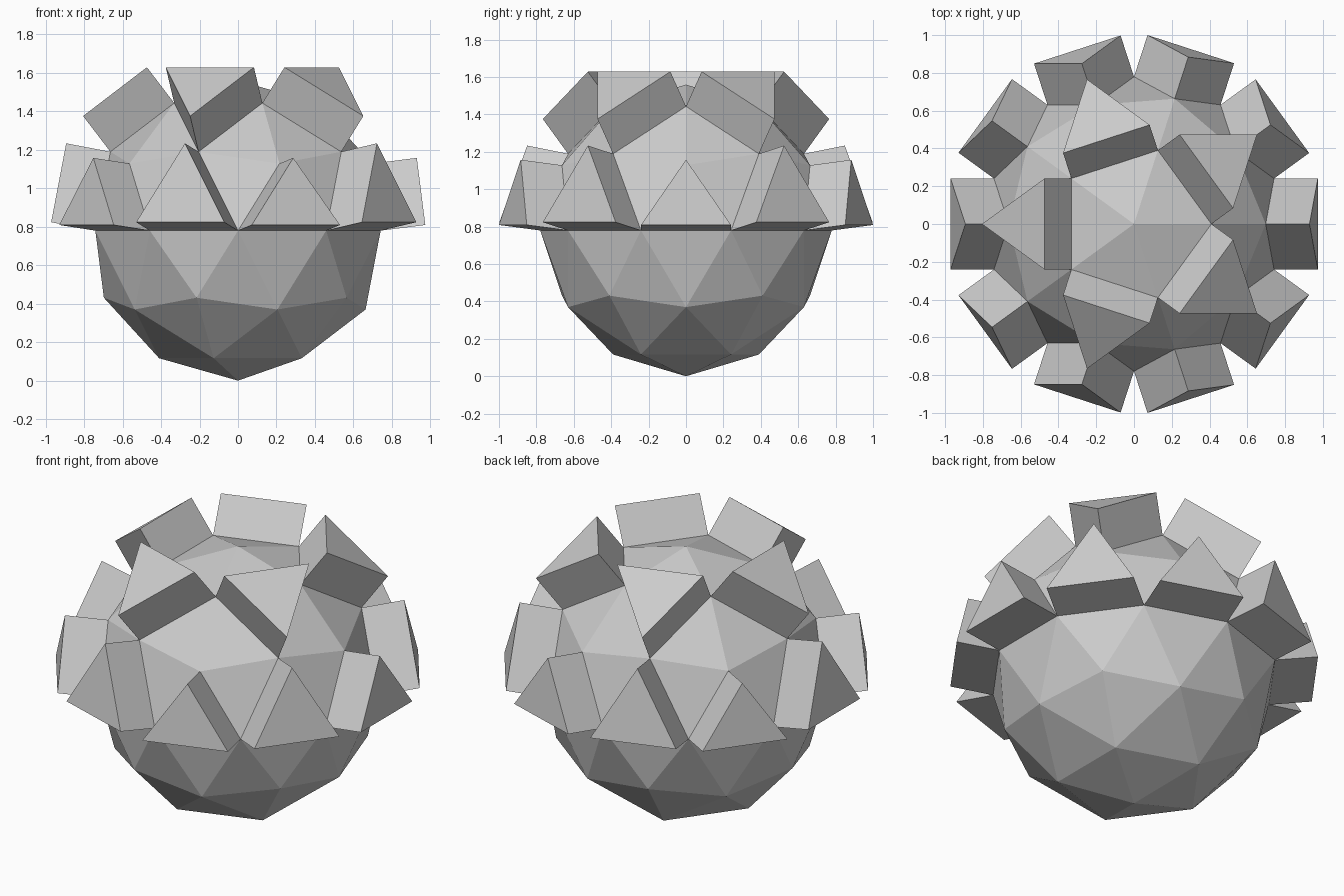
import bpy, bmesh

if "Cube" in bpy.data.objects:
    bpy.data.objects.remove(bpy.data.objects["Cube"])

R = 0.7795          # ball radius
DEPTH = 0.3 * R     # how far the triangular blocks stand out

bm = bmesh.new()
# Faceted ball
bmesh.ops.create_icosphere(bm, subdivisions=2, radius=R)

# Equator row (10 faces) and crown row (5 faces) of the upper half
def is_block(face):
    z = face.calc_center_median().z / R
    return 0.0 < z < 0.2 or 0.7 < z < 0.8

bm.normal_update()
blocks = [f for f in bm.faces if is_block(f)]

# Push each chosen face out along its own normal
for f in bmesh.ops.extrude_discrete_faces(bm, faces=blocks)["faces"]:
    f.normal_update()
    bmesh.ops.translate(bm, verts=list(f.verts), vec=f.normal * DEPTH)

# Stand on the ground
bmesh.ops.translate(bm, verts=bm.verts[:], vec=(0, 0, R))
bm.normal_update()

mesh = bpy.data.meshes.new("studded_ball")
bm.to_mesh(mesh)
bm.free()
bpy.context.collection.objects.link(bpy.data.objects.new("studded_ball", mesh))
